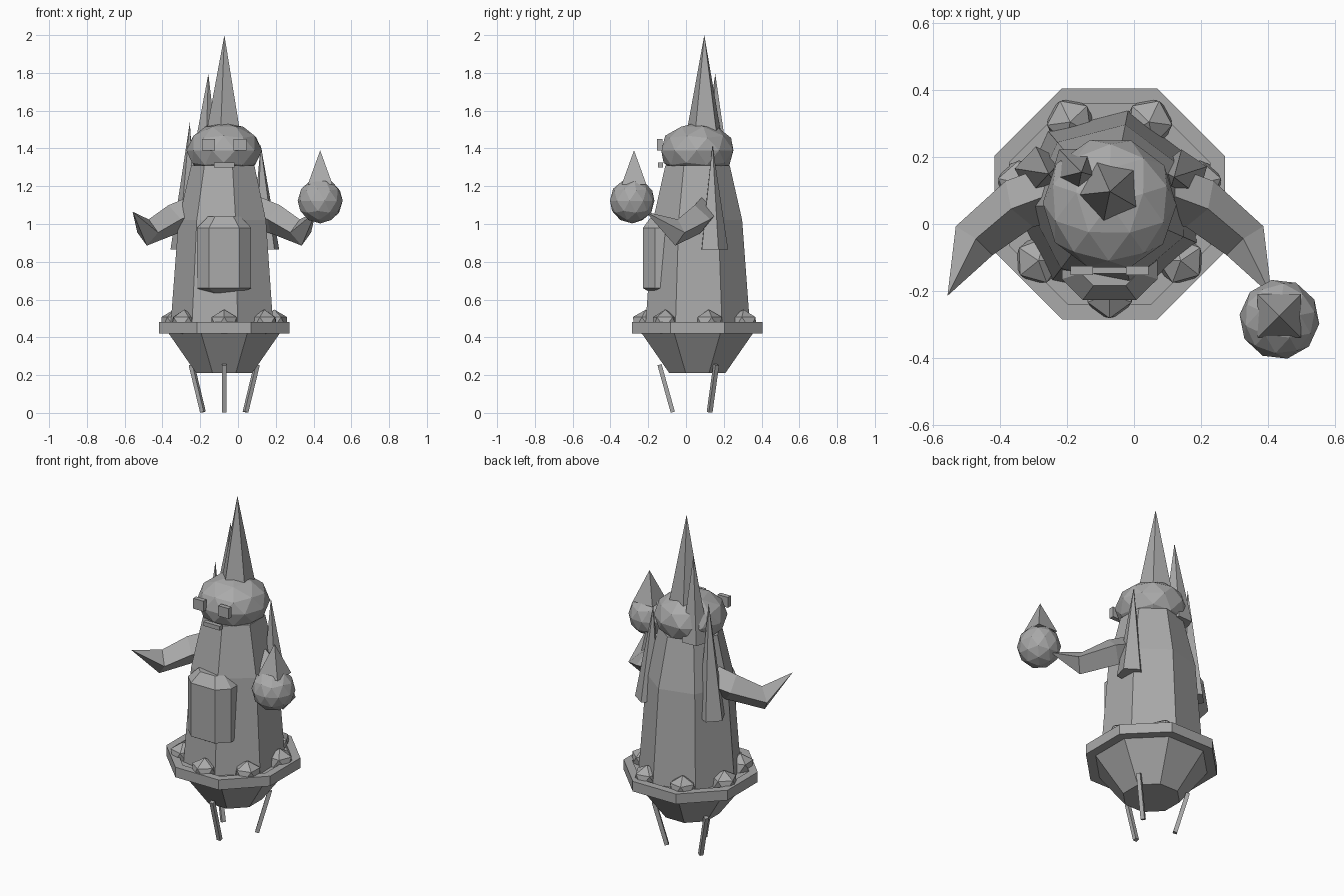
import bpy, bmesh, math
from mathutils import Vector, Matrix

if "Cube" in bpy.data.objects:
    bpy.data.objects.remove(bpy.data.objects["Cube"])

CX, CY = -0.073, 0.06          # axis of the pot, body and head

grey = bpy.data.materials.new("stone grey")
grey.diffuse_color = (0.40, 0.40, 0.40, 1)
grey.use_nodes = True
grey.node_tree.nodes["Principled BSDF"].inputs["Base Color"].default_value = grey.diffuse_color


def finish(name, bm):
    bmesh.ops.recalc_face_normals(bm, faces=bm.faces)
    me = bpy.data.meshes.new(name)
    bm.to_mesh(me)
    bm.free()
    me.materials.append(grey)
    ob = bpy.data.objects.new(name, me)
    bpy.context.collection.objects.link(ob)
    return ob


def skin(name, rings):
    """Join rings of points; a ring of one point is a tip."""
    bm = bmesh.new()
    loops = [[bm.verts.new(p) for p in r] for r in rings]
    for a, b in zip(loops, loops[1:]):
        n = len(a)
        for i in range(n):
            j = (i + 1) % n
            if len(b) == 1:
                bm.faces.new((a[i], a[j], b[0]))
            else:
                bm.faces.new((a[i], a[j], b[j], b[i]))
    for end in (loops[0], loops[-1]):
        if len(end) > 2:
            bm.faces.new(end)
    return finish(name, bm)


def ring(x, y, z, r, n, phase, ry=None):
    ry = r if ry is None else ry
    return [(x + r * math.cos(math.radians(phase + 360 * i / n)),
             y + ry * math.sin(math.radians(phase + 360 * i / n)), z) for i in range(n)]


def lathe(name, profile, n, phase, x=CX, y=CY):
    return skin(name, [ring(x, y, z, r, n, phase) for r, z in profile])


def spike(name, base, r, tip, n, phase):
    return skin(name, [ring(*base, r, n, phase), [tip]])


def limb(name, path, radii, n=4, phase=0):
    """Tapering bar along a path; a zero radius ends in a point."""
    pts = [Vector(p) for p in path]
    rings = []
    for i, (p, r) in enumerate(zip(pts, radii)):
        if r == 0:
            rings.append([p])
            continue
        d = (pts[min(i + 1, len(pts) - 1)] - pts[max(i - 1, 0)]).normalized()
        side = d.cross(Vector((0, 0, 1))).normalized()
        up = side.cross(d)
        rings.append([p + r * (math.cos(a) * side + math.sin(a) * up)
                      for a in (math.radians(phase + 360 * k / n) for k in range(n))])
    return skin(name, rings)


def rock(name, loc, size, turn=0):
    bm = bmesh.new()
    bmesh.ops.create_icosphere(bm, subdivisions=size[3], radius=1)
    bmesh.ops.transform(bm, verts=bm.verts, matrix=Matrix.Translation(loc)
                        @ Matrix.Diagonal((*size[:3], 1)) @ Matrix.Rotation(turn, 4, 'Z'))
    return finish(name, bm)


def box(name, x0, x1, y0, y1, z0, z1):
    return skin(name, [[(x0, y0, z), (x1, y0, z), (x1, y1, z), (x0, y1, z)] for z in (z0, z1)])


# Pot: tapered bowl and flat octagonal rim
flat = 1 / math.cos(math.pi / 8)
lathe("pot_bowl", [(0.148 * flat, 0.21), (0.297 * flat, 0.425)], 8, 22.5)
lathe("pot_rim", [(0.29 * flat, 0.42), (0.345 * flat, 0.42), (0.345 * flat, 0.48),
                  (0.30 * flat, 0.48), (0.30 * flat, 0.46)], 8, 22.5)

# Three thin legs leaning inwards to the ground
for k, deg in enumerate((-90, 30, 150)):
    c, s = math.cos(math.radians(deg)), math.sin(math.radians(deg))
    limb(f"pot_leg_{k}", [(CX + 0.20 * c, CY + 0.20 * s, 0.255),
                          (CX + 0.13 * c, CY + 0.13 * s, 0.004)], [0.016, 0.016], 4, 45)

# Ring of seven pebbles
for k in range(7):
    a = math.radians(-90 + k * 360 / 7)
    rock(f"pebble_{k}", (CX + 0.272 * math.cos(a), CY + 0.272 * math.sin(a), 0.475),
         (0.078, 0.078, 0.072, 1), a)

# Seven-sided body and squashed head
lathe("body", [(0.285, 0.45), (0.242, 1.02), (0.175, 1.31)], 7, -75.5)
rock("head", (CX, CY, 1.39), (0.2, 0.2, 0.147, 2), 0.3)

# Spikes on the head and back
spike("crown_spike", (-0.072, 0.097, 1.40), 0.112, (-0.072, 0.097, 2.0), 5, 258)
spike("rear_spike", (-0.175, 0.16, 1.30), 0.08, (-0.157, 0.155, 1.795), 5, 200)
spike("left_spike", (-0.28, 0.155, 0.865), 0.078, (-0.255, 0.15, 1.54), 5, 100)
spike("right_spike", (0.145, 0.145, 0.865), 0.078, (0.12, 0.14, 1.42), 5, 20)

# Eyes and mouth
box("left_eye", -0.19, -0.122, -0.153, -0.125, 1.388, 1.45)
box("right_eye", -0.024, 0.044, -0.153, -0.125, 1.388, 1.45)
box("mouth", -0.127, -0.018, -0.148, -0.122, 1.30, 1.325)

# Belly pouch: eight-sided block with tapered ends
pouch = [(0.6, 0.635), (1, 0.66), (1, 0.98), (0.6, 1.04)]
skin("belly_pouch", [[(CX + x * f, -0.12 + y * f, z) for x, y in
     ((-0.08, -0.107), (0.08, -0.107), (0.143, -0.045), (0.143, 0.045),
      (0.08, 0.107), (-0.08, 0.107), (-0.143, 0.045), (-0.143, -0.045))] for f, z in pouch])

# Bent arms ending in points
for name, s in (("left_arm", -1), ("right_arm", 1)):
    limb(name, [(CX + s * 0.17, 0.09, 1.06), (CX + s * 0.27, 0.06, 1.025),
                (CX + s * 0.405, -0.05, 0.955), (CX + s * 0.485, -0.215, 1.065)],
         [0.085, 0.08, 0.07, 0])

# Faceted ball with a spike, held at the right hand
rock("held_ball", (0.435, -0.285, 1.123), (0.12, 0.12, 0.12, 2), 0.2)
spike("held_spike", (0.435, -0.275, 1.21), 0.092, (0.435, -0.275, 1.39), 4, 45)
